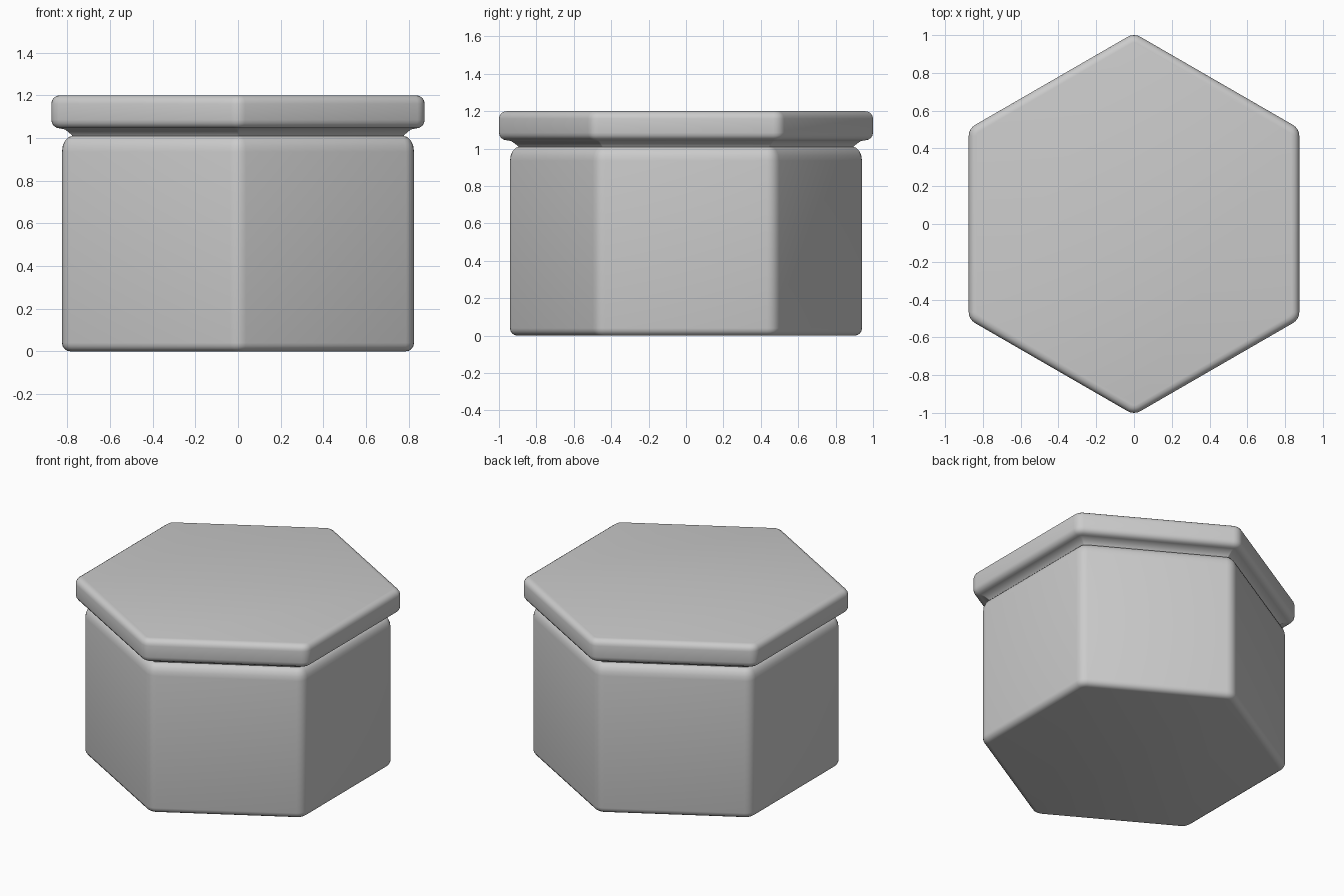
import bpy, bmesh
from math import sin, cos, pi, radians

cube = bpy.data.objects.get("Cube")
if cube:
    bpy.data.objects.remove(cube, do_unlink=True)

grey = bpy.data.materials.new("light grey")
grey.use_nodes = True
colour = (0.6, 0.6, 0.6, 1)
grey.diffuse_color = colour
grey.node_tree.nodes["Principled BSDF"].inputs["Base Color"].default_value = colour


def arc(a, z, ra, rz, start, end, steps=4):
    """Elliptical fillet in the (apothem, height) profile."""
    angles = [radians(start + (end - start) * i / steps) for i in range(steps + 1)]
    return [(a + ra * cos(t), z + rz * sin(t)) for t in angles]


def hexagon_ring(bm, apothem, z, core, steps=4):
    """Rounded hexagon, offset outwards from a sharp core hexagon."""
    r = max(apothem - core, 0.01)
    centre = (apothem - r) / cos(pi / 6)
    ring = []
    for k in range(6):
        a = pi / 2 + k * pi / 3
        for i in range(steps + 1):
            t = a + (i / steps - 0.5) * pi / 3
            ring.append(bm.verts.new((centre * cos(a) + r * cos(t),
                                      centre * sin(a) + r * sin(t), z)))
    return ring


def hexagonal_part(name, profile, core):
    bm = bmesh.new()
    rings = [hexagon_ring(bm, a, z, core) for a, z in profile]
    for low, high in zip(rings, rings[1:]):
        for i in range(len(low)):
            j = (i + 1) % len(low)
            bm.faces.new((low[i], low[j], high[j], high[i]))
    bm.faces.new(rings[0][::-1])
    bm.faces.new(rings[-1])
    mesh = bpy.data.meshes.new(name)
    bm.to_mesh(mesh)
    bm.free()
    mesh.materials.append(grey)
    obj = bpy.data.objects.new(name, mesh)
    bpy.context.collection.objects.link(obj)
    bpy.ops.object.select_all(action="DESELECT")
    obj.select_set(True)
    bpy.context.view_layer.objects.active = obj
    bpy.ops.object.shade_smooth_by_angle(angle=radians(30))
    return obj


# Container body: softly rounded base and a wider rounded shoulder
body = arc(0.785, 0.04, 0.04, 0.04, -90, 0) + arc(0.775, 0.935, 0.05, 0.075, 0, 90)
hexagonal_part("container_body", body, 0.75)

# Lid: flared neck underneath, then a rounded slab
neck = [(0.775, 1.005), (0.78, 1.015), (0.81, 1.04)]
lid = neck + arc(0.835, 1.085, 0.04, 0.04, -90, 0) + arc(0.835, 1.16, 0.04, 0.04, 0, 90)
hexagonal_part("lid", lid, 0.808)
